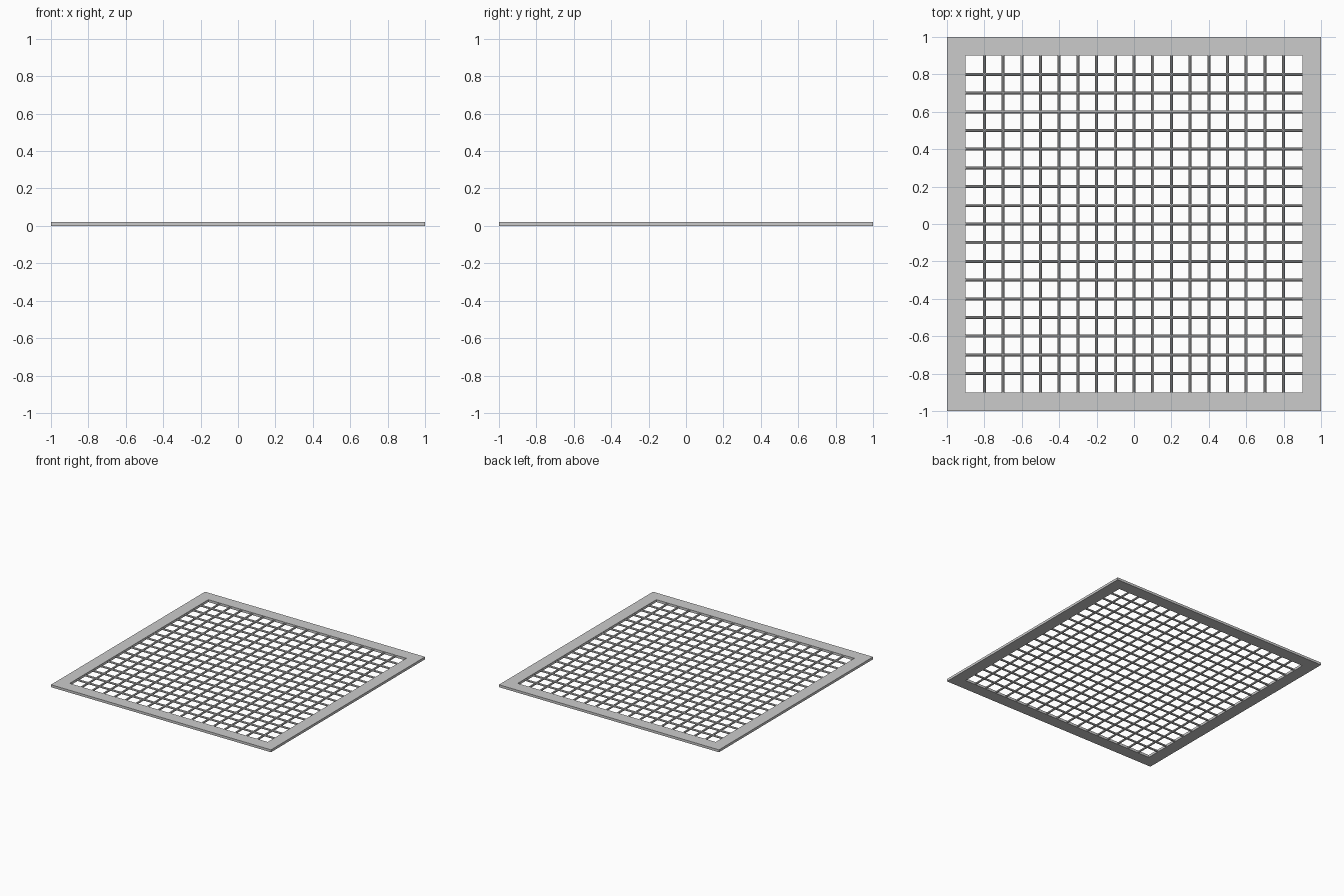
import bpy, bmesh, math
from mathutils import Matrix

if "Cube" in bpy.data.objects:
    bpy.data.objects.remove(bpy.data.objects["Cube"])

HALF, INNER, H = 1.0, 0.9, 0.02
WIRE_R, STEP = 0.008, 0.1


def finish(bm, name):
    bmesh.ops.recalc_face_normals(bm, faces=bm.faces)
    me = bpy.data.meshes.new(name)
    bm.to_mesh(me)
    bm.free()
    ob = bpy.data.objects.new(name, me)
    bpy.context.collection.objects.link(ob)
    return ob


# Flat square frame: four-segment ring with a rectangular section
bm = bmesh.new()
corners = [(-1, -1), (1, -1), (1, 1), (-1, 1)]
section = [(HALF, 0), (HALF, H), (INNER, H), (INNER, 0)]
rings = [[bm.verts.new((x * r, y * r, z)) for r, z in section] for x, y in corners]
for i in range(4):
    a, b = rings[i], rings[(i + 1) % 4]
    for j in range(4):
        k = (j + 1) % 4
        bm.faces.new((a[j], b[j], b[k], a[k]))
finish(bm, "frame")


# Crossing round wires, ends tucked into the frame
def wires(name, turn):
    bm = bmesh.new()
    for i in range(-8, 9):
        m = turn @ Matrix.Translation((i * STEP, 0, H / 2)) @ Matrix.Rotation(math.pi / 2, 4, 'X')
        bmesh.ops.create_cone(bm, cap_ends=True, segments=8, radius1=WIRE_R,
                              radius2=WIRE_R, depth=2 * INNER + 0.01, matrix=m)
    return finish(bm, name)


wires("lengthwise_wires", Matrix.Identity(4))
wires("crosswise_wires", Matrix.Rotation(math.pi / 2, 4, 'Z'))
